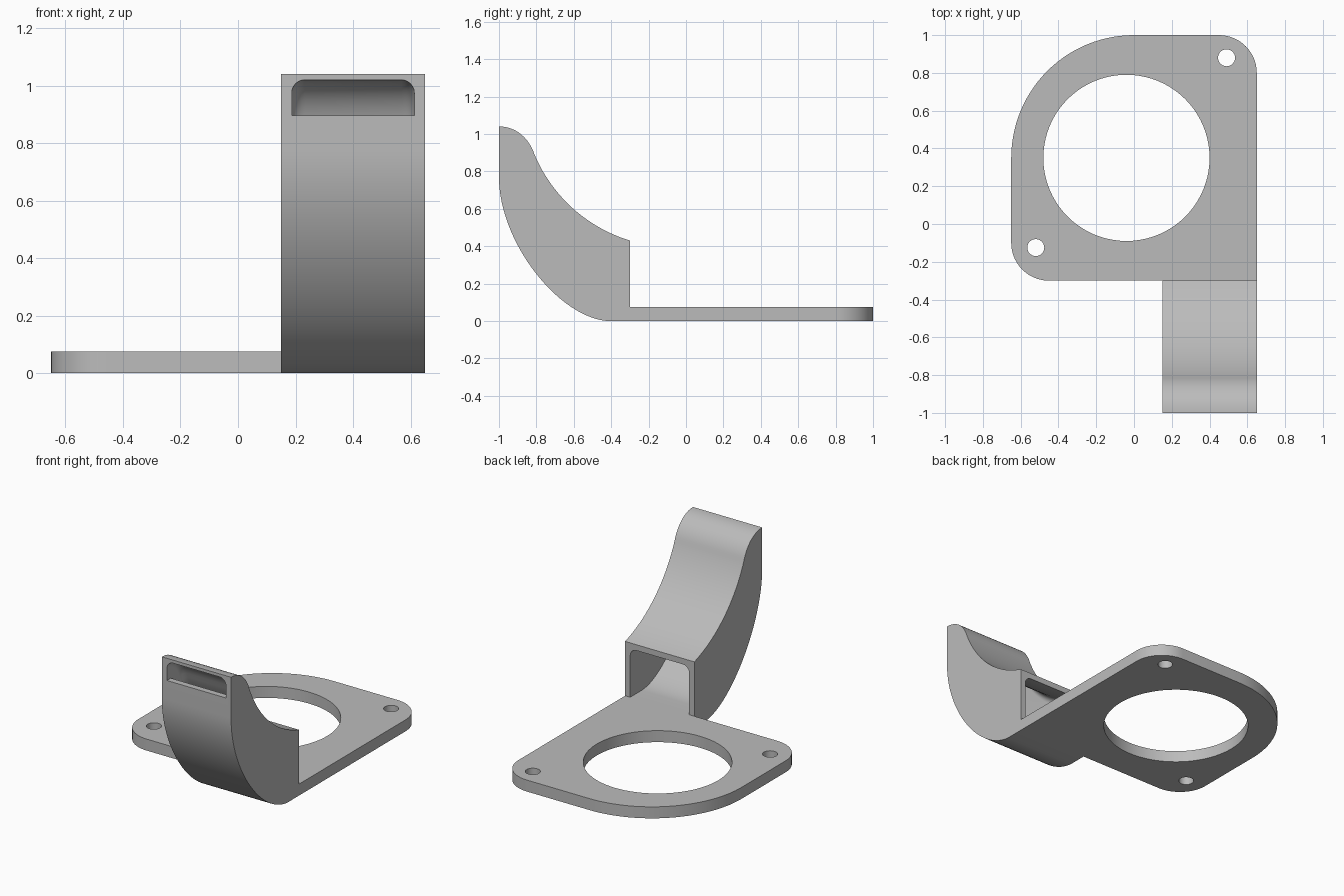
import bpy, bmesh
from math import sin, cos, pi, radians, atan2, hypot
from mathutils import Vector

cube = bpy.data.objects.get("Cube")
if cube:
    bpy.data.objects.remove(cube)

grey = bpy.data.materials.new("plain grey")
grey.use_nodes = True
grey.diffuse_color = (0.5, 0.5, 0.5, 1)
grey.node_tree.nodes["Principled BSDF"].inputs["Base Color"].default_value = (0.5, 0.5, 0.5, 1)


def arc(cx, cy, r, a0, a1, n):
    """Points on a circular arc, angles in degrees."""
    angles = [radians(a0 + (a1 - a0) * i / n) for i in range(n + 1)]
    return [(cx + r * cos(a), cy + r * sin(a)) for a in angles]


def bezier(p0, p1, p2, p3, n):
    pts = []
    for i in range(n + 1):
        t = i / n
        s = 1 - t
        pts.append(tuple(s**3 * a + 3 * s * s * t * b + 3 * s * t * t * c + t**3 * d
                         for a, b, c, d in zip(p0, p1, p2, p3)))
    return pts


def arc_between(centre, start, end, n):
    """Arc about a centre, blending the radius so both ends are met."""
    (cx, cy), pts = centre, []
    a, b = [(atan2(p[1] - cy, p[0] - cx), hypot(p[0] - cx, p[1] - cy)) for p in (start, end)]
    a0, a1 = a[0] % (2 * pi), b[0] % (2 * pi)
    for i in range(n + 1):
        t = i / n
        ang, r = a0 + (a1 - a0) * t, a[1] + (b[1] - a[1]) * t
        pts.append((cx + r * cos(ang), cy + r * sin(ang)))
    return pts


def mesh_object(name, bm):
    bmesh.ops.remove_doubles(bm, verts=bm.verts, dist=1e-5)
    bmesh.ops.recalc_face_normals(bm, faces=bm.faces)
    mesh = bpy.data.meshes.new(name)
    bm.to_mesh(mesh)
    bm.free()
    mesh.materials.append(grey)
    obj = bpy.data.objects.new(name, mesh)
    bpy.context.collection.objects.link(obj)
    return obj


def select_only(obj):
    bpy.ops.object.select_all(action="DESELECT")
    obj.select_set(True)
    bpy.context.view_layer.objects.active = obj


def smooth(obj):
    select_only(obj)
    bpy.ops.object.shade_smooth_by_angle(angle=radians(30))


# Mounting plate: rounded outline with fan opening and two screw holes
thick = 0.075
outline = ([(0.65, -0.3)] + arc(0.45, 0.8, 0.2, 0, 90, 14)
           + arc(0, 0.35, 0.65, 90, 180, 28) + arc(-0.45, -0.1, 0.2, 180, 270, 14))
loops = [outline, arc(-0.04, 0.35, 0.44, 0, 360, 80)[:-1]]
loops += [arc(x, y, 0.045, 0, 360, 28)[:-1] for x, y in ((0.49, 0.88), (-0.52, -0.125))]

curve = bpy.data.curves.new("mounting_plate", "CURVE")
curve.dimensions = "2D"
curve.fill_mode = "BOTH"
curve.extrude = thick / 2
for loop in loops:
    spline = curve.splines.new("POLY")
    spline.points.add(len(loop) - 1)
    spline.use_cyclic_u = True
    for point, (x, y) in zip(spline.points, loop):
        point.co = (x, y, thick / 2, 1)
shape = bpy.data.objects.new("plate_outline", curve)
bpy.context.collection.objects.link(shape)
bpy.context.view_layer.update()
bm = bmesh.new()
bm.from_mesh(shape.to_mesh())
shape.to_mesh_clear()
bpy.data.objects.remove(shape)
smooth(mesh_object("mounting_plate", bm))

# Air duct: side profile (y, z) extruded across x
left, right = 0.15, 0.65
profile = (bezier((-1, 1.04), (-0.91, 1.04), (-0.84, 0.98), (-0.81, 0.89), 12)
           + arc_between((-0.06, 1.2), (-0.81, 0.89), (-0.3, 0.43), 24)[1:]
           + [(-0.3, 0)]
           + bezier((-0.42, 0), (-0.68, 0.02), (-1, 0.42), (-1, 0.77), 32))
bm = bmesh.new()
face = bm.faces.new([bm.verts.new((left, y, z)) for y, z in profile])
side = bmesh.ops.extrude_face_region(bm, geom=[face])["geom"]
bmesh.ops.translate(bm, vec=(right - left, 0, 0),
                    verts=[v for v in side if isinstance(v, bmesh.types.BMVert)])
duct = mesh_object("air_duct", bm)

# Hollow channel: rounded sections lofted between a floor and a ceiling path
floor = ([(-1.05, 0.895), (-1, 0.895), (-0.96, 0.895)]
         + bezier((-0.96, 0.78), (-0.96, 0.44), (-0.66, 0.08), (-0.42, thick), 25)
         + [(-0.3, thick), (-0.25, thick)])
ceiling = ([(-1.05, 1.02)]
           + bezier((-1, 1.02), (-0.92, 1.01), (-0.87, 0.95), (-0.845, 0.87), 8)
           + arc_between((-0.06, 1.2), (-0.845, 0.87), (-0.3, 0.392), 20)[1:]
           + [(-0.25, 0.378)])
x0, x1, r = left + 0.037, right - 0.037, 0.045
bm = bmesh.new()
rings = []
for low, high in zip(floor, ceiling):
    low, high = Vector((0, *low)), Vector((0, *high))
    up = (high - low).normalized()
    pts = [low + Vector((x0, 0, 0)), low + Vector((x1, 0, 0))]
    for cx, start in ((x1 - r, 0), (x0 + r, 90)):
        for c, s in arc(0, 0, r, start, start + 90, 6):
            pts.append(high + up * (s - r) + Vector((cx + c, 0, 0)))
    rings.append([bm.verts.new(p) for p in pts])
for a, b in zip(rings, rings[1:]):
    for i in range(len(a)):
        j = (i + 1) % len(a)
        bm.faces.new((a[i], a[j], b[j], b[i]))
bm.faces.new(rings[0])
bm.faces.new(rings[-1])
channel = mesh_object("channel_cutter", bm)
channel.hide_render = True

# Cut the channel through the duct
cut = duct.modifiers.new("channel", "BOOLEAN")
cut.operation = "DIFFERENCE"
cut.solver = "EXACT"
cut.object = channel
select_only(duct)
bpy.ops.object.modifier_apply(modifier=cut.name)
bpy.data.objects.remove(channel)
smooth(duct)
